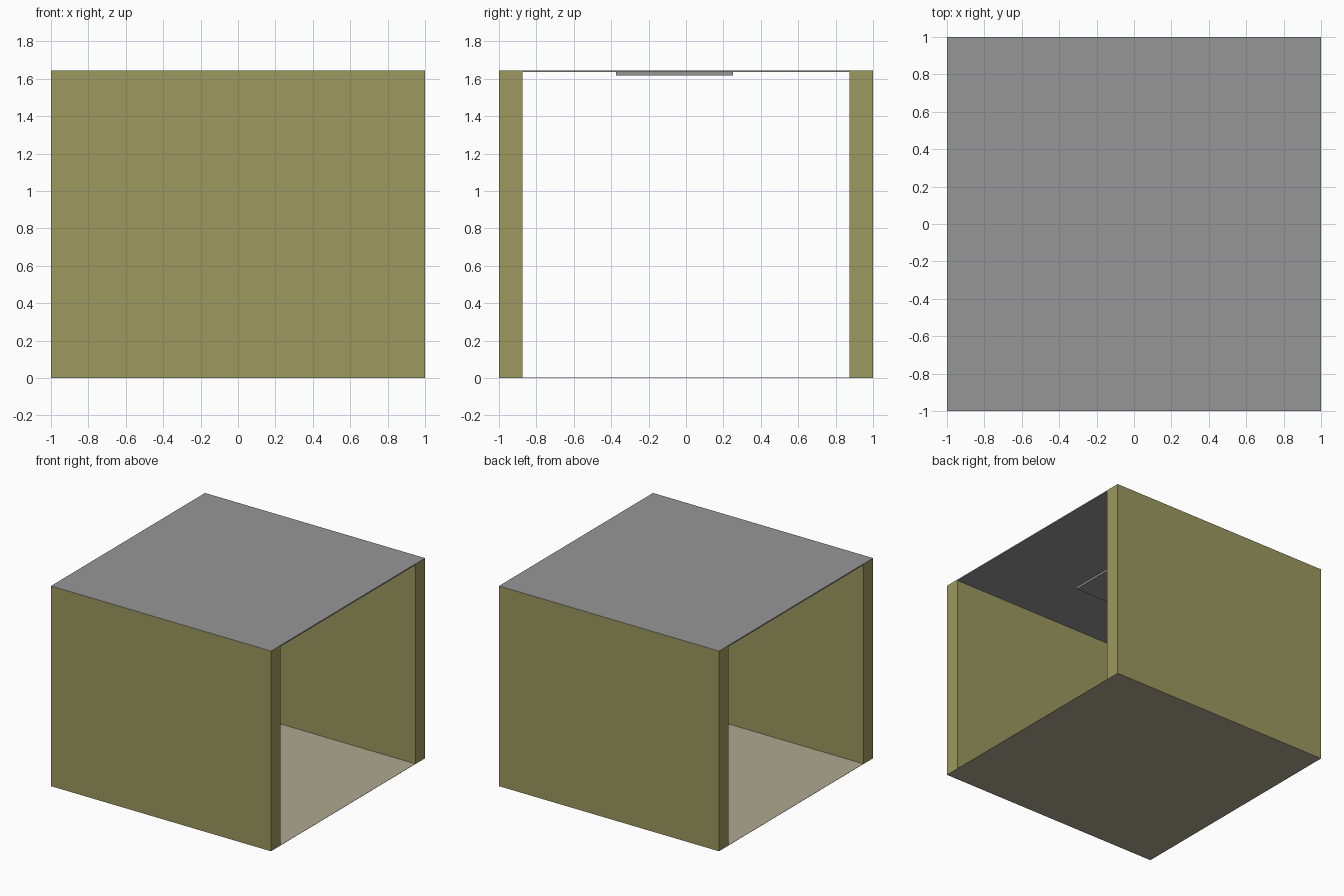
import bpy, bmesh

if "Cube" in bpy.data.objects:
    bpy.data.objects.remove(bpy.data.objects["Cube"])


def material(name, rgb):
    lin = [((c / 255 + 0.055) / 1.055) ** 2.4 for c in rgb]
    m = bpy.data.materials.new(name)
    m.diffuse_color = (*lin, 1)
    m.use_nodes = True
    m.node_tree.nodes["Principled BSDF"].inputs["Base Color"].default_value = m.diffuse_color
    return m


WALL = material("ochre wallpaper", (156, 153, 94))
GREY = material("ceiling grey", (150, 150, 150))
FLOOR = material("beige carpet", (175, 167, 145))


def box(name, lo, hi, mat):
    bm = bmesh.new()
    bmesh.ops.create_cube(bm, size=1)
    for v in bm.verts:
        v.co = [lo[i] + (v.co[i] + 0.5) * (hi[i] - lo[i]) for i in range(3)]
    me = bpy.data.meshes.new(name)
    bm.to_mesh(me)
    bm.free()
    me.materials.append(mat)
    ob = bpy.data.objects.new(name, me)
    bpy.context.collection.objects.link(ob)
    return ob


H = 1.645      # overall height
INNER = 0.875  # inner face of the walls
F, R = 0.002, 0.002  # floor and roof sheet thickness

# Carpet sheet under the whole room
box("floor", (-1, -1, 0), (1, 1, F), FLOOR)

# Front and back walls, ends open
box("front_wall", (-1, -1, F), (1, -INNER, H - R), WALL)
box("back_wall", (-1, INNER, F), (1, 1, H - R), WALL)

# Ceiling slab between the walls and the roof sheet over everything
box("ceiling", (-1, -INNER, H - 0.01), (1, INNER, H - R), GREY)
box("roof_sheet", (-1, -1, H - R), (1, 1, H), GREY)

# Square light panel hanging just below the ceiling
box("light_panel", (-0.375, -0.375, 1.618), (0.25, 0.25, H - 0.01), GREY)
